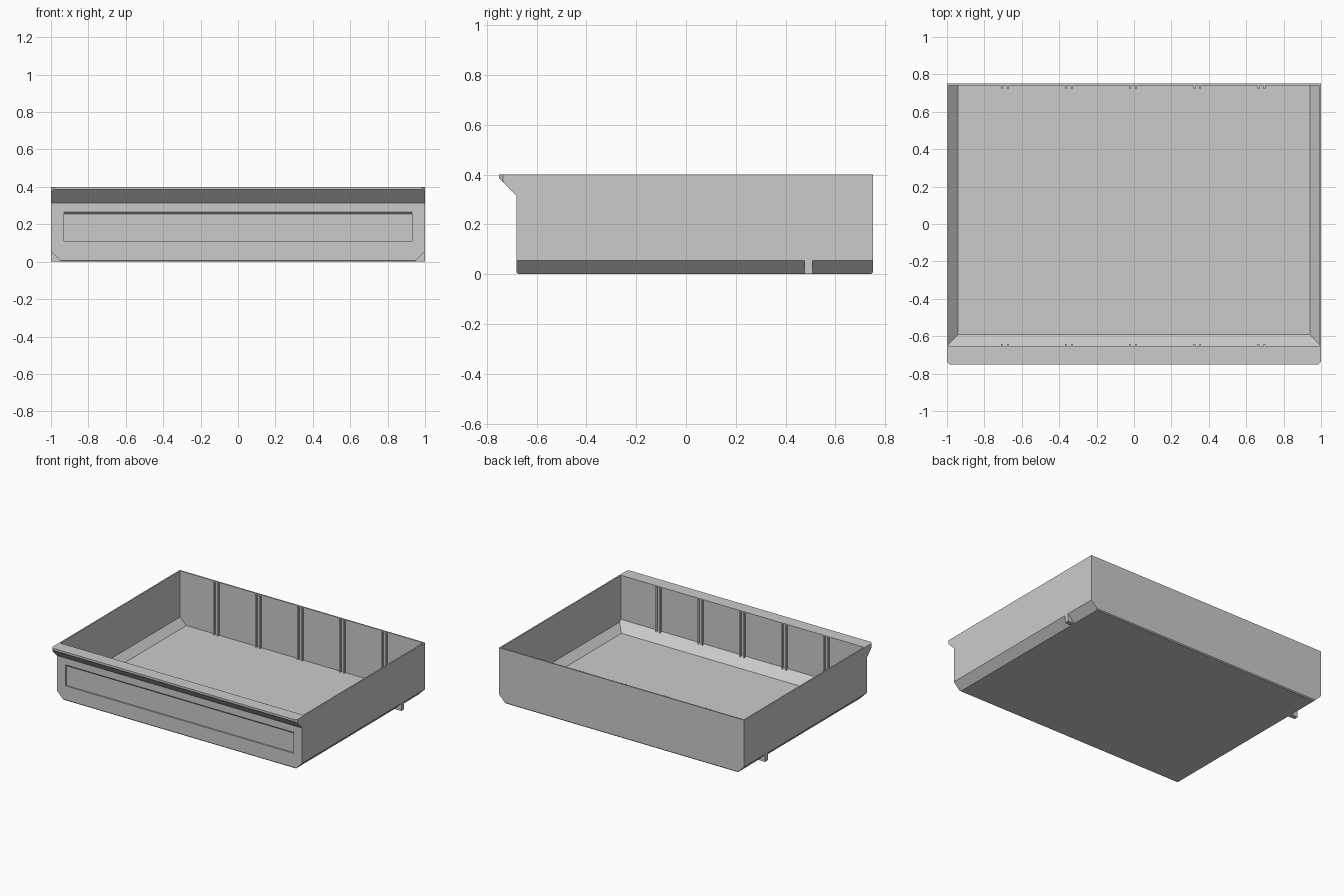
import bpy, bmesh

default = bpy.data.objects.get("Cube")
if default:
    bpy.data.objects.remove(default, do_unlink=True)

grey = bpy.data.materials.new("light_grey_plastic")
grey.use_nodes = True
grey.diffuse_color = (0.6, 0.6, 0.6, 1)
grey.node_tree.nodes["Principled BSDF"].inputs["Base Color"].default_value = (0.6, 0.6, 0.6, 1)


def hull(name, points, bevel=0, edge_rule=None):
    """Convex solid around the points, with optional bevelled edges."""
    bm = bmesh.new()
    for p in points:
        bm.verts.new(p)
    bmesh.ops.convex_hull(bm, input=bm.verts)
    bmesh.ops.dissolve_limit(bm, angle_limit=0.01, verts=bm.verts, edges=bm.edges)
    if edge_rule:
        edges = [e for e in bm.edges if edge_rule(*(v.co for v in e.verts))]
        bmesh.ops.bevel(bm, geom=edges, offset=bevel, segments=1, affect='EDGES')
    bmesh.ops.recalc_face_normals(bm, faces=bm.faces)
    mesh = bpy.data.meshes.new(name)
    bm.to_mesh(mesh)
    bm.free()
    mesh.materials.append(grey)
    obj = bpy.data.objects.new(name, mesh)
    bpy.context.collection.objects.link(obj)
    return obj


def box(name, x0, x1, y0, y1, z0, z1):
    return hull(name, [(x, y, z) for x in (x0, x1) for y in (y0, y1) for z in (z0, z1)])


def carve(target, cutter):
    """Cut one solid from another and drop the cutter."""
    cutter.hide_render = True
    mod = target.modifiers.new("cut", 'BOOLEAN')
    mod.operation = 'DIFFERENCE'
    mod.solver = 'EXACT'
    mod.object = cutter
    deps = bpy.context.evaluated_depsgraph_get()
    mesh = bpy.data.meshes.new_from_object(target.evaluated_get(deps))
    target.modifiers.clear()
    target.data = mesh
    bpy.data.objects.remove(cutter, do_unlink=True)


FRONT, BACK, TOP, CH = -0.68, 0.75, 0.4, 0.055
IN_FRONT, IN_BACK, FLOOR = -0.655, 0.74, 0.01

# Tray body with sloped lower sides
tray = hull("tray_body",
            [(s * x, y, z) for s in (-1, 1) for y in (FRONT, BACK)
             for x, z in ((1, TOP), (1, CH), (1 - CH, 0))],
            0.007, lambda a, b: max(a.z, b.z) < 1e-4 and abs(a.y - b.y) < 1e-4)

# Hollow inside, sloped at the sides and front
inside = []
for s in (-1, 1):
    inside += [(s * 0.94, -0.59, FLOOR), (s * 0.94, IN_BACK, FLOOR),
               (s * 0.99, -0.64, 0.06), (s * 0.99, IN_BACK, 0.06),
               (s * 0.99, IN_FRONT, 0.075),
               (s * 0.99, IN_FRONT, 0.5), (s * 0.99, IN_BACK, 0.5)]
carve(tray, hull("hollow_cutter", inside))

# Shallow label recess with a slanted top edge
carve(tray, hull("label_cutter",
                 [(x, y, z) for x in (-0.93, 0.93)
                  for y, z in ((-0.7, 0.11), (-0.67, 0.11), (-0.67, 0.255), (-0.7, 0.285))]))

# Overhanging front lip with clipped corners
hull("front_lip",
     [(x, y, z) for x in (-1, 1)
      for y, z in ((FRONT, 0.315), (-0.75, 0.385), (-0.75, TOP), (FRONT, TOP))],
     0.015, lambda a, b: max(a.y, b.y) < -0.74 and abs(a.x - b.x) < 1e-4)

# Paired ribs holding the dividers
for i in range(5):
    centre = -0.69 + i * 0.3425
    for side in (-1, 1):
        x = centre + side * 0.016
        box("back_rib", x - 0.006, x + 0.006, IN_BACK - 0.015, IN_BACK + 0.004, FLOOR, 0.395)
        box("front_rib", x - 0.006, x + 0.006, IN_FRONT - 0.004, IN_FRONT + 0.01, 0.06, 0.395)

# Stop tabs filling the lower side slopes
for s, name in ((1, "left_stop_tab"), (-1, "right_stop_tab")):
    hull(name, [(s * x, y, z) for y in (0.475, 0.507)
                for x, z in ((1 - CH, 0), (1, 0), (1, CH))])
